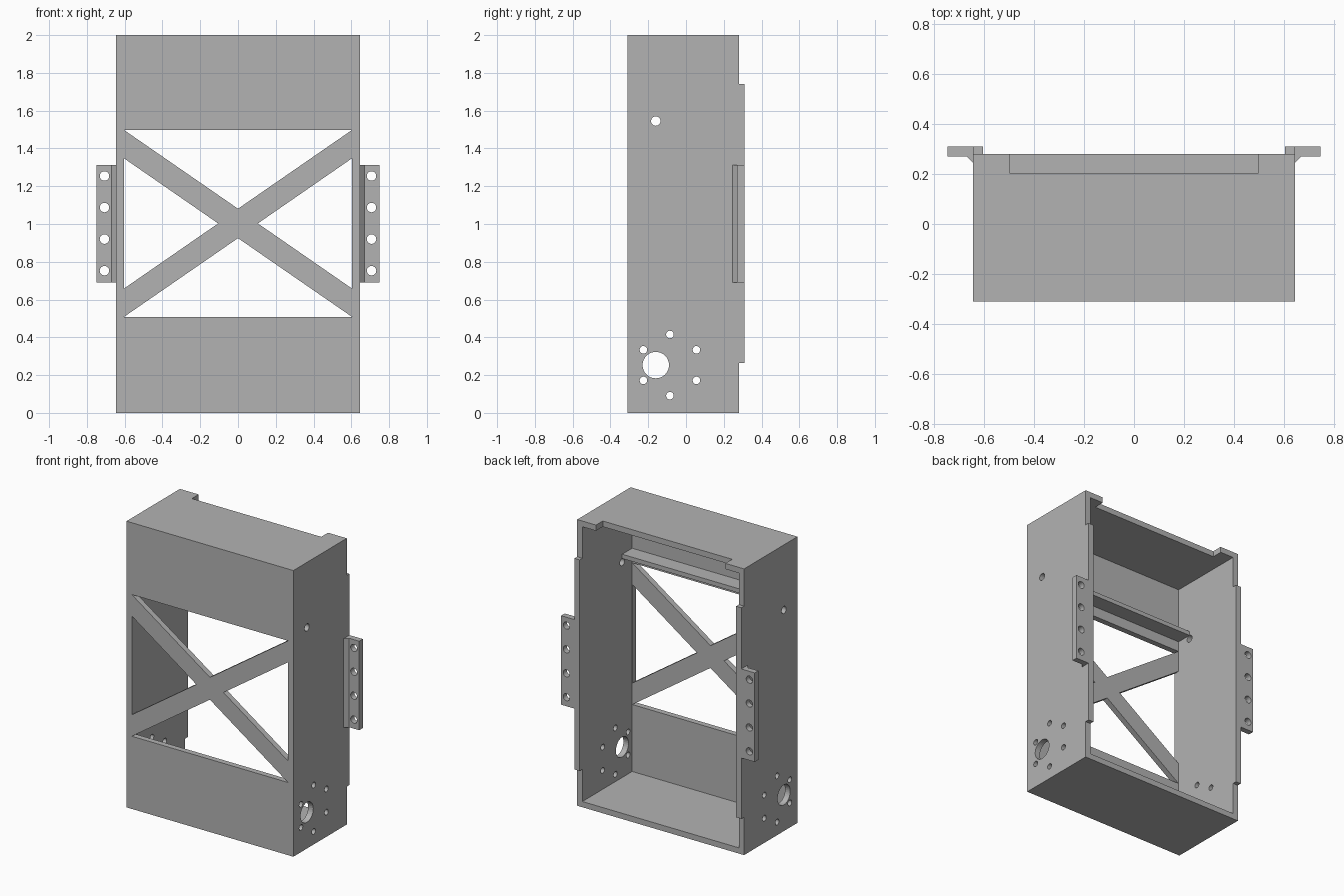
import bpy, bmesh, math
from mathutils import Vector

cube = bpy.data.objects.get("Cube")
if cube:
    bpy.data.objects.remove(cube, do_unlink=True)

grey = bpy.data.materials.new("plain_grey")
grey.use_nodes = True
colour = (0.45, 0.45, 0.45, 1)
grey.diffuse_color = colour
grey.node_tree.nodes["Principled BSDF"].inputs["Base Color"].default_value = colour

# Sizes shared by several parts
HALF_W, WALL, FRONT, BACK, LIP, HEIGHT = 0.645, 0.04, -0.31, 0.28, 0.31, 2.0
INNER = HALF_W - WALL


def prism(name, outline, axis, lo, hi):
    """Extrude a 2D outline along axis; the outline uses the other two axes in order."""
    def point(p, d):
        co = list(p)
        co.insert("xyz".index(axis), d)
        return Vector(co)
    bm = bmesh.new()
    face = bm.faces.new([bm.verts.new(point(p, lo)) for p in outline])
    ext = bmesh.ops.extrude_face_region(bm, geom=[face])
    moved = [v for v in ext["geom"] if isinstance(v, bmesh.types.BMVert)]
    bmesh.ops.translate(bm, verts=moved, vec=point((0, 0), hi - lo))
    bmesh.ops.recalc_face_normals(bm, faces=bm.faces)
    mesh = bpy.data.meshes.new(name)
    bm.to_mesh(mesh)
    bm.free()
    mesh.materials.append(grey)
    obj = bpy.data.objects.new(name, mesh)
    bpy.context.collection.objects.link(obj)
    return obj


def rect(a0, b0, a1, b1):
    return [(a0, b0), (a1, b0), (a1, b1), (a0, b1)]


def circle(a, b, r, n=32):
    return [(a + r * math.cos(math.tau * i / n), b + r * math.sin(math.tau * i / n))
            for i in range(n)]


def cut(obj, *prism_args):
    cutter = prism("cutter", *prism_args)
    cutter.hide_render = True
    mod = obj.modifiers.new("cut", "BOOLEAN")
    mod.operation, mod.solver, mod.object = "DIFFERENCE", "EXACT", cutter
    bpy.context.view_layer.objects.active = obj
    bpy.ops.object.modifier_apply(modifier=mod.name)
    bpy.data.objects.remove(cutter, do_unlink=True)


# Open-backed housing, with raised lips on the back edges of the side walls
side = [(FRONT, 0), (BACK, 0), (BACK, 0.265), (LIP, 0.265),
        (LIP, 1.74), (BACK, 1.74), (BACK, HEIGHT), (FRONT, HEIGHT)]
housing = prism("housing", side, "x", -HALF_W, HALF_W)
cut(housing, rect(-INNER, WALL, INNER, HEIGHT - WALL), "y", FRONT + WALL, 1)

# Notch in the back edge of the top
cut(housing, rect(-0.5, 0.205, 0.5, 1), "z", 1.9, 2.1)

# Triangular front openings that leave a cross brace
mid, edge = 1.003, INNER - 0.001
for s in (-1, 1):
    cut(housing, [(-edge, mid + s * 0.495), (edge, mid + s * 0.495), (0, mid + s * 0.078)],
        "y", -0.4, FRONT + WALL + 0.01)
    cut(housing, [(s * edge, mid + 0.345), (s * edge, mid - 0.345), (s * 0.105, mid)],
        "y", -0.4, FRONT + WALL + 0.01)

# Shaft holes and a ring of screw holes through both side walls
holes = [(-0.16, 1.545, 0.025), (-0.16, 0.253, 0.07)]
for i in range(6):
    a = math.radians(30 + 60 * i)
    holes.append((-0.085 + 0.162 * math.cos(a), 0.253 + 0.162 * math.sin(a), 0.02))
for y, z, r in holes:
    cut(housing, circle(y, z, r), "x", -1, 1)

# Inner shelf above the front opening
prism("inner_shelf", rect(FRONT + WALL, 1.57, -0.16, 1.6), "x", -INNER, INNER)

# Mounting flanges with a small chamfered root
for s, label in ((1, "left"), (-1, "right")):
    outline = [(HALF_W, 0.245), (0.67, 0.27), (0.748, 0.27), (0.748, LIP), (HALF_W, LIP)]
    flange = prism(label + "_flange", [(s * x, y) for x, y in outline], "z", 0.69, 1.312)
    for i in range(4):
        cut(flange, circle(s * 0.707, 0.753 + i * 0.167, 0.025), "y", 0.2, 0.4)
